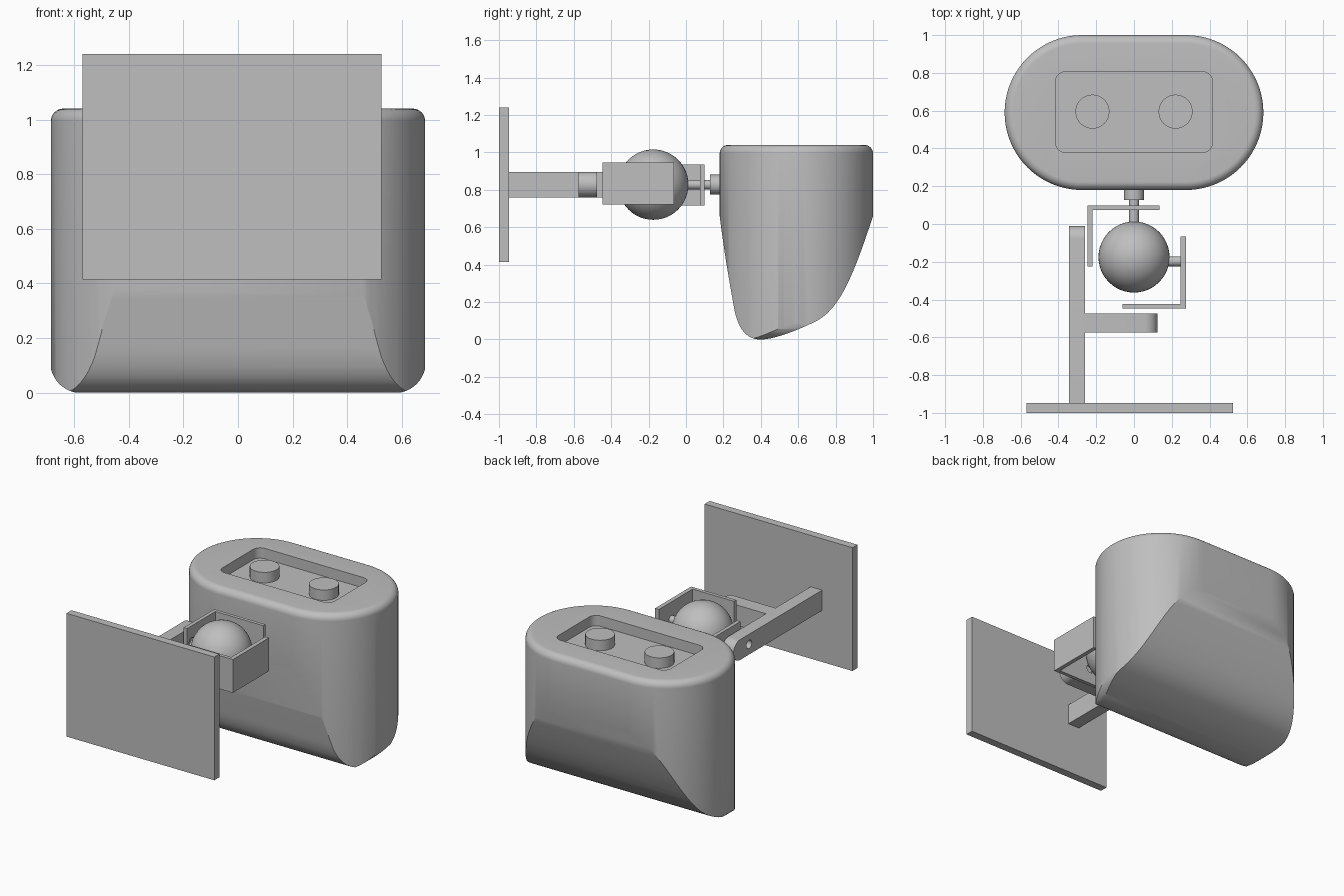
import bpy, bmesh, math
from mathutils import Vector
from mathutils.geometry import interpolate_bezier

if "Cube" in bpy.data.objects:
    bpy.data.objects.remove(bpy.data.objects["Cube"], do_unlink=True)

grey = bpy.data.materials.new("plain_grey")
grey.use_nodes = True
COLOUR = (0.52, 0.52, 0.52, 1)
grey.diffuse_color = COLOUR
grey.node_tree.nodes["Principled BSDF"].inputs["Base Color"].default_value = COLOUR


def loft(name, rings):
    """Closed solid through rings of equal point count."""
    bm = bmesh.new()
    rows = [[bm.verts.new(p) for p in ring] for ring in rings]
    n = len(rows[0])
    for a, b in zip(rows, rows[1:]):
        for i in range(n):
            j = (i + 1) % n
            bm.faces.new((a[i], a[j], b[j], b[i]))
    bm.faces.new(rows[0])
    bm.faces.new(rows[-1])
    bmesh.ops.recalc_face_normals(bm, faces=bm.faces)
    mesh = bpy.data.meshes.new(name)
    bm.to_mesh(mesh)
    bm.free()
    obj = bpy.data.objects.new(name, mesh)
    bpy.context.collection.objects.link(obj)
    mesh.materials.append(grey)
    return obj


def prism(name, pts, axis, lo, hi):
    """Extrude a 2D outline along the given axis."""
    place = {"x": lambda a, b, t: (t, a, b),
             "y": lambda a, b, t: (a, t, b),
             "z": lambda a, b, t: (a, b, t)}[axis]
    return loft(name, [[place(a, b, t) for a, b in pts] for t in (lo, hi)])


def arc(cx, cy, r, start, end, n=12):
    angles = [math.radians(start + (end - start) * i / n) for i in range(n + 1)]
    return [(cx + r * math.cos(a), cy + r * math.sin(a)) for a in angles]


def circle(cx, cy, r, n=32):
    return arc(cx, cy, r, 0, 360, n)[:-1]


def box2d(x0, x1, y0, y1):
    return [(x0, y0), (x1, y0), (x1, y1), (x0, y1)]


def rounded(x0, x1, y0, y1, r):
    return (arc(x1 - r, y0 + r, r, -90, 0) + arc(x1 - r, y1 - r, r, 0, 90)
            + arc(x0 + r, y1 - r, r, 90, 180) + arc(x0 + r, y0 + r, r, 180, 270))


def boolean(obj, cutter, operation="DIFFERENCE"):
    mod = obj.modifiers.new("cut", "BOOLEAN")
    mod.operation, mod.object, mod.solver = operation, cutter, "EXACT"
    bpy.context.view_layer.objects.active = obj
    bpy.ops.object.modifier_apply(modifier=mod.name)
    bpy.data.objects.remove(cutter, do_unlink=True)


def smooth(obj):
    bpy.ops.object.select_all(action="DESELECT")
    obj.select_set(True)
    bpy.context.view_layer.objects.active = obj
    bpy.ops.object.shade_smooth_by_angle(angle=math.radians(30))


# Body: oval column with a softened top rim
TOP, MID, RIM, R = 1.04, 0.59, 0.045, 0.41


def oval(r, z):
    pts = arc(0.275, MID, r, -90, 90, 40) + arc(-0.275, MID, r, 90, 270, 40)
    return [(x, y, z) for x, y in pts]


rings = [oval(R, -0.1)]
for c, s in arc(0, 0, RIM, 0, 90, 8):
    rings.append(oval(R - RIM + c, TOP - RIM + s))
body = loft("body", rings)

# Scooped underside from a side profile, then rounded lower corners
curves = [
    ((0.18, 0.66), (0.205, 0.46), (0.23, 0.32), (0.255, 0.18)),
    ((0.255, 0.18), (0.275, 0.06), (0.32, 0), (0.4, 0)),
    ((0.4, 0), (0.47, 0), (0.6, 0.05), (0.7, 0.1)),
    ((0.7, 0.1), (0.83, 0.17), (0.9, 0.36), (1.0, 0.66)),
]
profile = [(0.1, 1.2)]
for c in curves:
    pts = interpolate_bezier(*[Vector((a, b, 0)) for a, b in c], 14)
    profile += [(p.x, p.y) for p in pts[:-1]]
profile += [(1.0, 0.66), (1.1, 1.2)]
boolean(body, prism("scoop", profile, "x", -0.9, 0.9), "INTERSECT")
boolean(body, prism("corners", rounded(-0.688, 0.688, -0.002, 1.5, 0.115), "y", -0.1, 1.3), "INTERSECT")

# Control recess and its two round knobs
DEPTH = 0.07
boolean(body, prism("recess", rounded(-0.415, 0.415, 0.38, 0.805, 0.05), "z", TOP - DEPTH, 1.3))
smooth(body)
for side, x in (("left", 0.22), ("right", -0.22)):
    smooth(prism(side + "_knob", circle(x, 0.595, 0.09), "z", TOP - DEPTH - 0.01, TOP))

# Wall plate
prism("wall_plate", box2d(-0.57, 0.525, 0.415, 1.24), "y", -1.0, -0.947)

# Support arm and crossbar with rounded ends and pivot holes
AXIS_Y, AXIS_Z, HALF = -0.175, 0.828, 0.068


def bar(start, end):
    return ([(start, AXIS_Z - HALF)] + arc(end - HALF, AXIS_Z, HALF, -90, 90, 20)
            + [(start, AXIS_Z + HALF)])


arm = prism("support_arm", bar(-0.95, -0.01), "x", -0.345, -0.26)
boolean(arm, prism("hole", circle(AXIS_Y, AXIS_Z, 0.028), "x", -0.4, -0.2))
smooth(arm)
crossbar = prism("crossbar", bar(-0.3, 0.125), "y", -0.575, -0.475)
boolean(crossbar, prism("hole", circle(0, AXIS_Z, 0.028), "y", -0.7, -0.4))
smooth(crossbar)

# Two L-shaped gimbal brackets around the ball
rear = [(-0.245, -0.225), (-0.22, -0.225), (-0.22, 0.075), (0.135, 0.075),
        (0.135, 0.098), (-0.245, 0.098)]
rear_bracket = prism("rear_bracket", rear, "z", 0.716, 0.935)
boolean(rear_bracket, prism("hole", circle(AXIS_Y, AXIS_Z, 0.028), "x", -0.3, -0.15))
smooth(rear_bracket)
front = [(-0.06, -0.447), (0.275, -0.447), (0.275, -0.065), (0.247, -0.065),
         (0.247, -0.423), (-0.06, -0.423)]
front_bracket = prism("front_bracket", front, "z", 0.722, 0.945)
boolean(front_bracket, prism("hole", circle(0, AXIS_Z, 0.028), "y", -0.5, -0.4))
smooth(front_bracket)

# Ball, its side pin, and the stem and collar joining it to the body
bpy.ops.mesh.primitive_uv_sphere_add(segments=48, ring_count=24, radius=0.188,
                                     location=(0, AXIS_Y, AXIS_Z))
ball = bpy.context.object
ball.name = "ball"
ball.data.materials.append(grey)
smooth(ball)
smooth(prism("side_pin", circle(-0.198, AXIS_Z, 0.026), "x", 0.1, 0.25))
smooth(prism("stem", circle(0, AXIS_Z, 0.026), "y", -0.02, 0.15))
smooth(prism("collar", circle(0, AXIS_Z, 0.053), "y", 0.128, 0.2))
